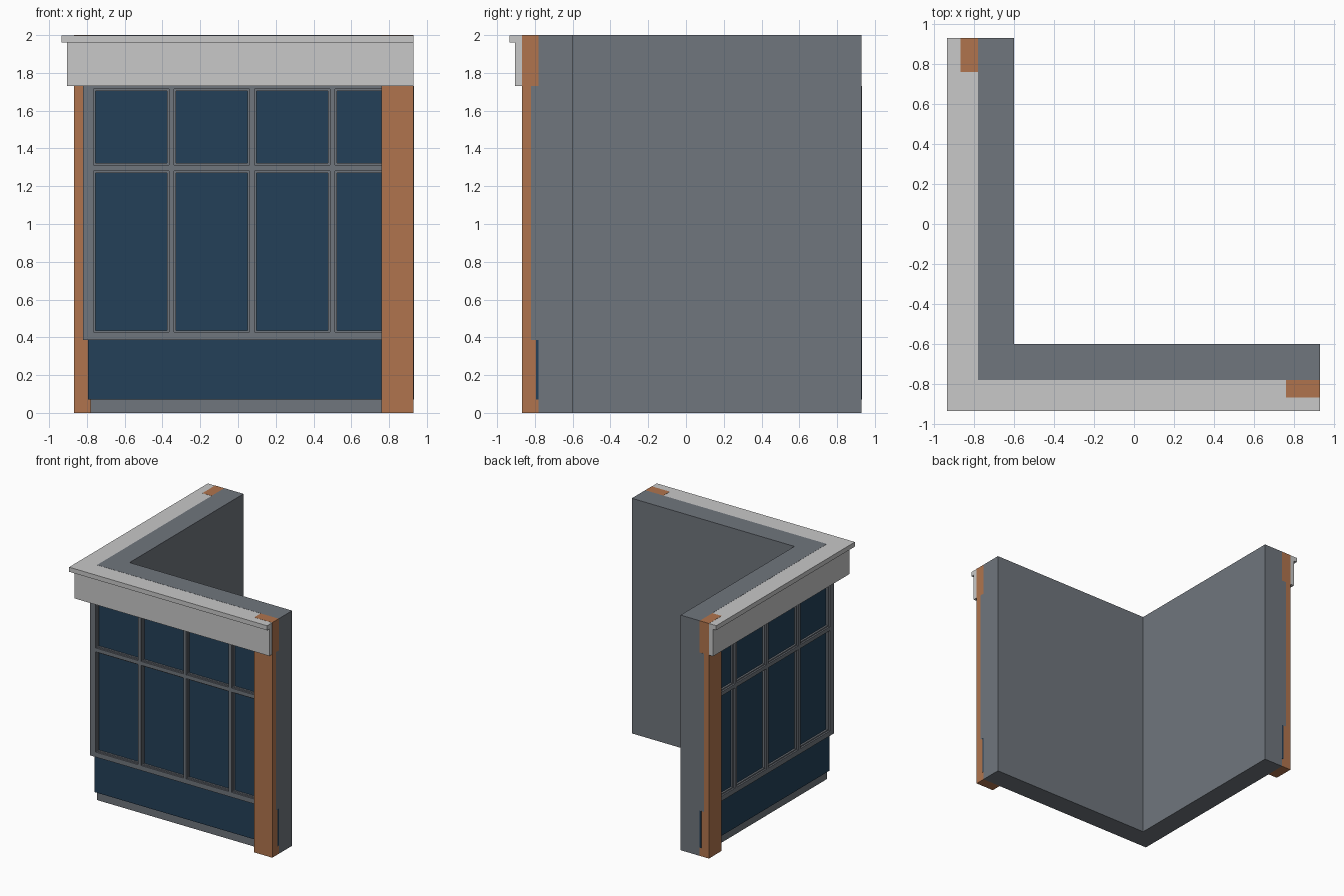
import bpy
import bmesh

cube = bpy.data.objects.get("Cube")
if cube:
    bpy.data.objects.remove(cube, do_unlink=True)


def material(name, r, g, b):
    m = bpy.data.materials.new(name)
    m.use_nodes = True
    m.diffuse_color = (r, g, b, 1)
    m.node_tree.nodes["Principled BSDF"].inputs["Base Color"].default_value = (r, g, b, 1)
    return m


grey = material("slate grey", 0.16, 0.18, 0.205)
white = material("light trim", 0.58, 0.58, 0.58)
brown = material("terracotta", 0.435, 0.175, 0.075)
blue = material("deep blue", 0.017, 0.051, 0.098)


def prism(bm, outline, z0, z1):
    """Closed upright prism over a counter-clockwise outline."""
    low = [bm.verts.new((x, y, z0)) for x, y in outline]
    high = [bm.verts.new((x, y, z1)) for x, y in outline]
    bm.faces.new(low[::-1])
    bm.faces.new(high)
    for i in range(len(low)):
        j = (i + 1) % len(low)
        bm.faces.new((low[i], low[j], high[j], high[i]))


def corner(bm, outer, inner, end, z0, z1):
    """L-shaped band running along both street sides."""
    prism(bm, [(outer, outer), (end, outer), (end, inner),
               (inner, inner), (inner, end), (outer, end)], z0, z1)


def box(bm, x0, x1, y0, y1, z0, z1):
    prism(bm, [(x0, y0), (x1, y0), (x1, y1), (x0, y1)], z0, z1)


def both(bm, a0, a1, d0, d1, z0, z1):
    """Box on the front, repeated on the side across the diagonal."""
    box(bm, a0, a1, d0, d1, z0, z1)
    box(bm, d0, d1, a0, a1, z0, z1)


def finish(name, bm, mat):
    bmesh.ops.recalc_face_normals(bm, faces=bm.faces)
    mesh = bpy.data.meshes.new(name)
    bm.to_mesh(mesh)
    bm.free()
    mesh.materials.append(mat)
    bpy.context.collection.objects.link(bpy.data.objects.new(name, mesh))


def band(name, mat, *size):
    bm = bmesh.new()
    corner(bm, *size)
    finish(name, bm, mat)


BACK, FACE, END = -0.78, -0.82, 0.9305

# Solid wall, lower panel, glass and cornice
band("wall", grey, BACK, -0.60, 0.93, 0, 2)
band("lower_panel", blue, -0.795, BACK, END, 0.07, 0.385)
band("window_glass", blue, -0.79, BACK, 0.92, 0.39, 1.725)
band("cornice_fascia", white, -0.905, BACK, 0.929, 1.73, 1.96)
band("cornice_cap", white, -0.935, BACK, 0.929, 1.96, 1.999)

# End pillars
bm = bmesh.new()
both(bm, 0.76, 0.93, -0.867, BACK, 0, 2)
finish("end_pillars", bm, brown)

# Window openings: columns along the wall, rows in height
PITCH, WIDTH, START = 0.426, 0.4, -0.765
columns = [(START + i * PITCH, START + i * PITCH + WIDTH) for i in range(4)]
rows = [(0.427, 1.28), (1.313, 1.715)]

# Rails wrap the corner, mullions stand between them
bm = bmesh.new()
for z0, z1 in ((0.385, rows[0][0]), (rows[0][1], rows[1][0]), (rows[1][1], 1.73)):
    corner(bm, FACE, BACK, END, z0, z1)
for z0, z1 in rows:
    box(bm, FACE, START, FACE, START, z0, z1)
    for i, (a0, a1) in enumerate(columns):
        stop = columns[i + 1][0] if i < 3 else END
        both(bm, a1, stop, FACE, BACK, z0, z1)
finish("window_frame", bm, grey)

# Stepped bead around every pane
BEAD, STEP = 0.01, -0.806
bm = bmesh.new()
for z0, z1 in rows:
    for a0, a1 in columns:
        both(bm, a0, a0 + BEAD, STEP, BACK, z0, z1)
        both(bm, a1 - BEAD, a1, STEP, BACK, z0, z1)
        both(bm, a0 + BEAD, a1 - BEAD, STEP, BACK, z0, z0 + BEAD)
        both(bm, a0 + BEAD, a1 - BEAD, STEP, BACK, z1 - BEAD, z1)
finish("pane_beads", bm, grey)
